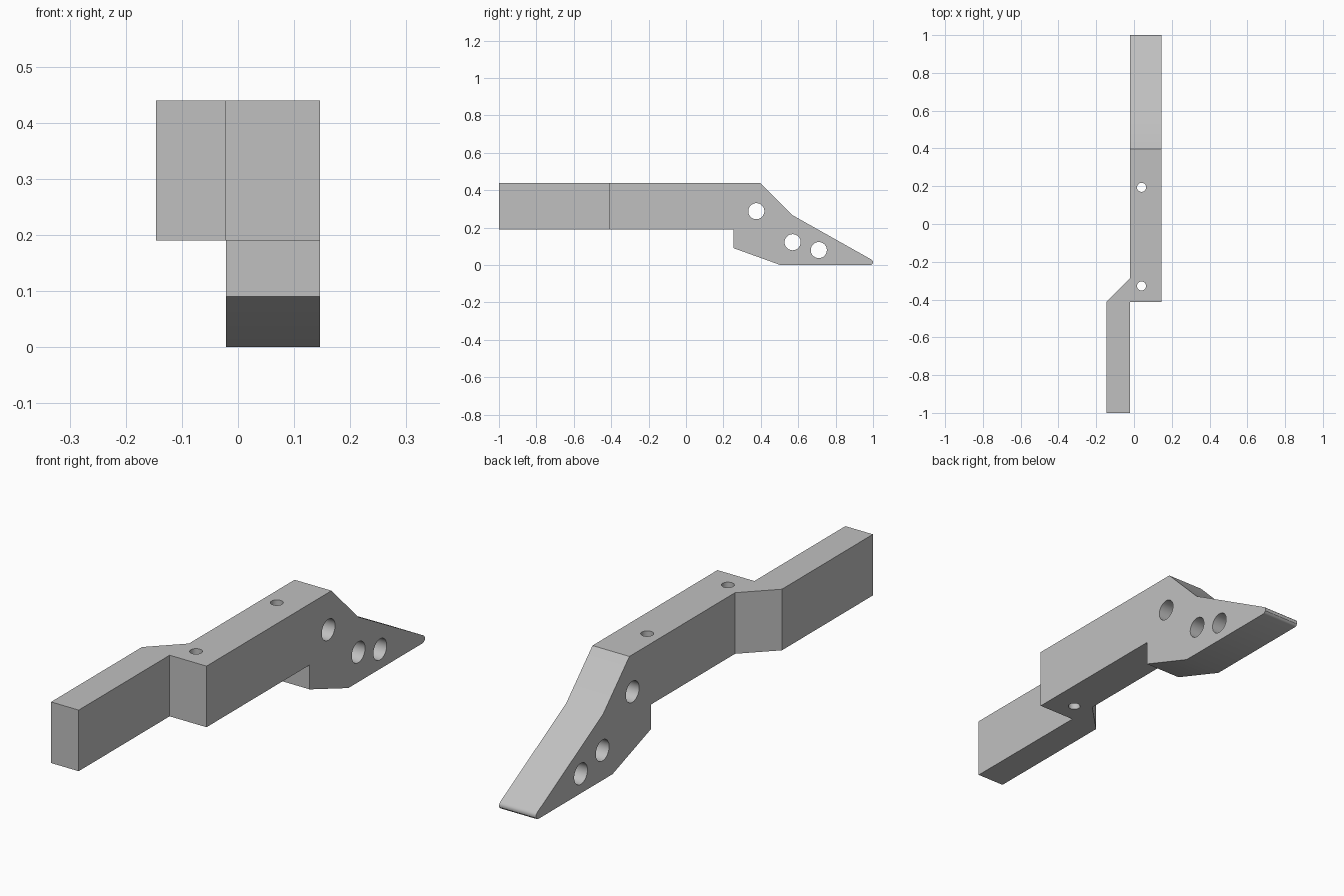
import bpy
import bmesh
from math import pi
from mathutils import Matrix, Vector

if "Cube" in bpy.data.objects:
    bpy.data.objects.remove(bpy.data.objects["Cube"])

grey = bpy.data.materials.new("plain grey")
grey.use_nodes = True
COLOUR = (0.53, 0.53, 0.53, 1)
grey.diffuse_color = COLOUR
grey.node_tree.nodes["Principled BSDF"].inputs["Base Color"].default_value = COLOUR


def make_object(name, bm):
    bmesh.ops.recalc_face_normals(bm, faces=bm.faces)
    mesh = bpy.data.meshes.new(name)
    bm.to_mesh(mesh)
    bm.free()
    mesh.materials.append(grey)
    obj = bpy.data.objects.new(name, mesh)
    bpy.context.collection.objects.link(obj)
    return obj


def prism(name, points, direction):
    """Extrude a closed outline along a direction."""
    bm = bmesh.new()
    face = bm.faces.new([bm.verts.new(p) for p in points])
    new = bmesh.ops.extrude_face_region(bm, geom=[face])["geom"]
    verts = [v for v in new if isinstance(v, bmesh.types.BMVert)]
    bmesh.ops.translate(bm, verts=verts, vec=Vector(direction))
    return make_object(name, bm)


def drill(name, centre, radius, axis):
    """Cylinder cutter running through the bar."""
    bm = bmesh.new()
    turn = Matrix.Rotation(pi / 2, 4, "Y") if axis == "X" else Matrix()
    bmesh.ops.create_cone(bm, cap_ends=True, segments=40, radius1=radius,
                          radius2=radius, depth=1.2,
                          matrix=Matrix.Translation(centre) @ turn)
    return make_object(name, bm)


def combine(target, cutter, operation):
    mod = target.modifiers.new(operation.lower(), "BOOLEAN")
    mod.object = cutter
    mod.operation = operation
    mod.solver = "EXACT"
    bpy.context.view_layer.objects.active = target
    bpy.ops.object.modifier_apply(modifier=mod.name)
    bpy.data.objects.remove(cutter)


# Side outline: straight bar, dropped wedge nose with a rounded tip
side = [(-1.2, 0.19), (0.255, 0.19), (0.255, 0.09), (0.505, 0), (0.987, 0),
        (0.994, 0.003), (0.999, 0.009), (1, 0.016), (0.998, 0.023),
        (0.992, 0.029), (0.567, 0.268), (0.396, 0.44), (-1.2, 0.44)]
bracket = prism("offset_bracket", [(-0.5, y, z) for y, z in side], (1, 0, 0))

# Plan outline: narrow handle offset sideways, joined by a slanted shoulder
plan = [(-0.146, -1), (-0.021, -1), (-0.021, -0.412), (0.146, -0.412),
        (0.146, 1.2), (-0.021, 1.2), (-0.021, -0.287), (-0.146, -0.412)]
combine(bracket, prism("plan_cutter", [(x, y, -0.3) for x, y in plan], (0, 0, 1)),
        "INTERSECT")

# Three cross holes in the nose
for y, z in [(0.376, 0.288), (0.57, 0.122), (0.71, 0.08)]:
    combine(bracket, drill("cross_drill", (0, y, z), 0.043, "X"), "DIFFERENCE")

# Two small upright holes in the bar
for y in (0.194, -0.328):
    combine(bracket, drill("upright_drill", (0.04, y, 0.3), 0.024, "Z"), "DIFFERENCE")

bpy.ops.object.select_all(action="DESELECT")
bracket.select_set(True)
bpy.context.view_layer.objects.active = bracket
bpy.ops.object.shade_smooth_by_angle(angle=pi / 6)
